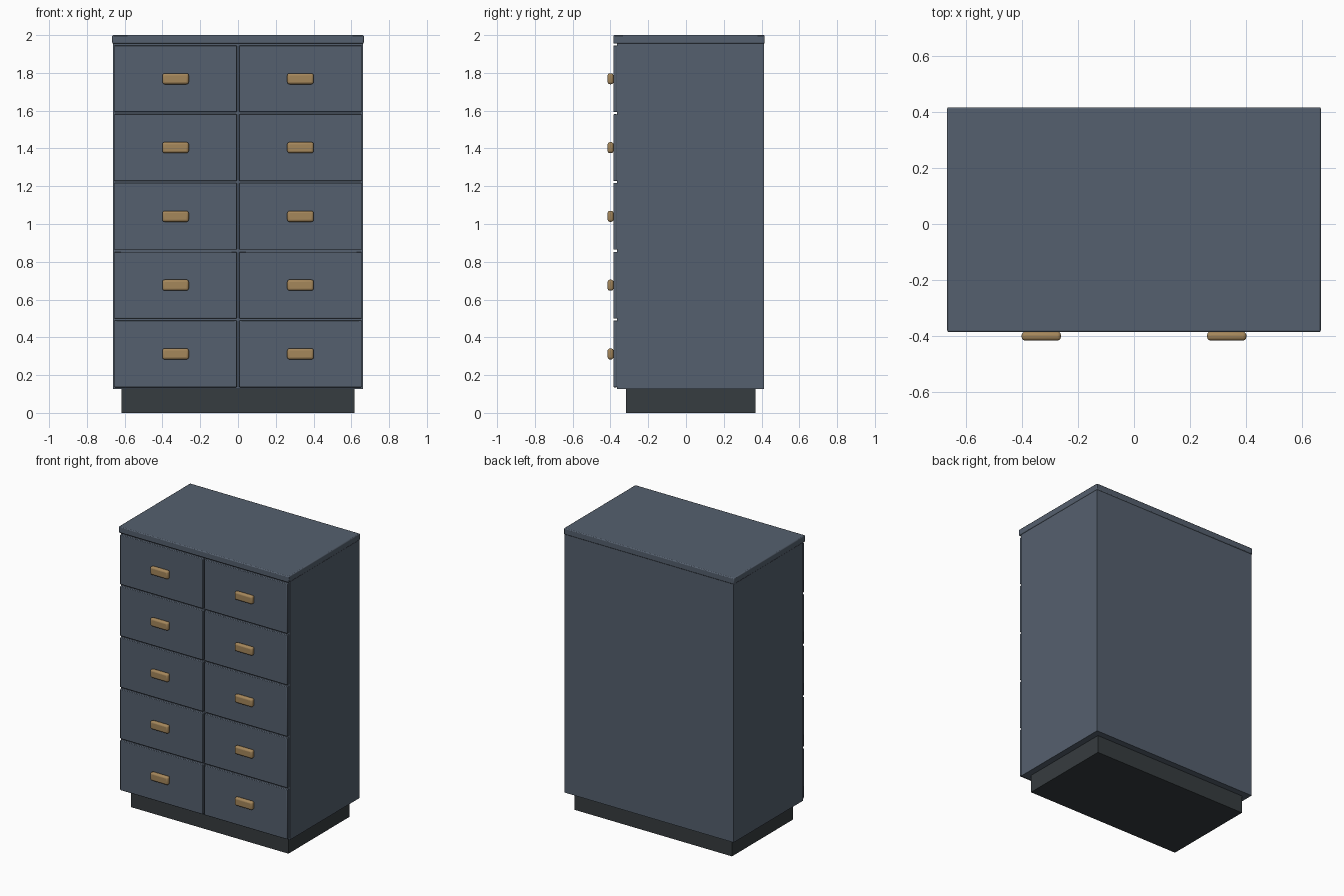
import bpy, bmesh, math
from mathutils import Vector

cube = bpy.data.objects.get("Cube")
if cube:
    bpy.data.objects.remove(cube, do_unlink=True)


def material(name, rgb):
    mat = bpy.data.materials.new(name)
    mat.use_nodes = True
    mat.diffuse_color = (*rgb, 1)
    bsdf = next(n for n in mat.node_tree.nodes if n.type == 'BSDF_PRINCIPLED')
    bsdf.inputs["Base Color"].default_value = (*rgb, 1)
    return mat


SLATE = material("slate blue paint", (0.091, 0.117, 0.156))
CHARCOAL = material("charcoal plinth", (0.037, 0.045, 0.050))
BRASS = material("brushed brass", (0.376, 0.242, 0.105))


def box(name, low, high, mat, bevel=0.0, segments=2):
    """Box between two corners, with optional rounded edges."""
    low, high = Vector(low), Vector(high)
    size, centre = high - low, (low + high) / 2
    bm = bmesh.new()
    bmesh.ops.create_cube(bm, size=1)
    bmesh.ops.scale(bm, vec=size, verts=bm.verts)
    mesh = bpy.data.meshes.new(name)
    bm.to_mesh(mesh)
    bm.free()
    mesh.materials.append(mat)
    obj = bpy.data.objects.new(name, mesh)
    obj.location = centre
    bpy.context.collection.objects.link(obj)
    if bevel:
        mod = obj.modifiers.new("rounded edges", 'BEVEL')
        mod.width = bevel
        mod.segments = segments
        bpy.ops.object.select_all(action='DESELECT')
        obj.select_set(True)
        bpy.context.view_layer.objects.active = obj
        bpy.ops.object.shade_smooth_by_angle(angle=math.radians(40))
    return obj


# Carcass, recessed plinth and top board
box("plinth", (-0.617, -0.317, 0), (0.617, 0.367, 0.127), CHARCOAL)
box("carcass", (-0.662, -0.365, 0.127), (0.662, 0.412, 1.955), SLATE)
box("top_board", (-0.666, -0.385, 1.955), (0.666, 0.416, 2.0), SLATE, 0.006)

# Drawers: two columns of five, each with a bar pull
ROWS, PITCH, FIRST_Z = 5, 0.3642, 0.312
COLUMN_X, HALF_W, HALF_H = 0.3305, 0.3245, 0.1765
for side, sx in (("right", -1), ("left", 1)):
    for row in range(ROWS):
        x, z = sx * COLUMN_X, FIRST_Z + row * PITCH
        label = f"{side}_{row + 1}"
        box("drawer_front_" + label, (x - HALF_W, -0.385, z - HALF_H),
            (x + HALF_W, -0.364, z + HALF_H), SLATE, 0.004)
        box("drawer_pull_" + label, (x - 0.07, -0.415, z - 0.029),
            (x + 0.07, -0.384, z + 0.029), BRASS, 0.012, 3)
